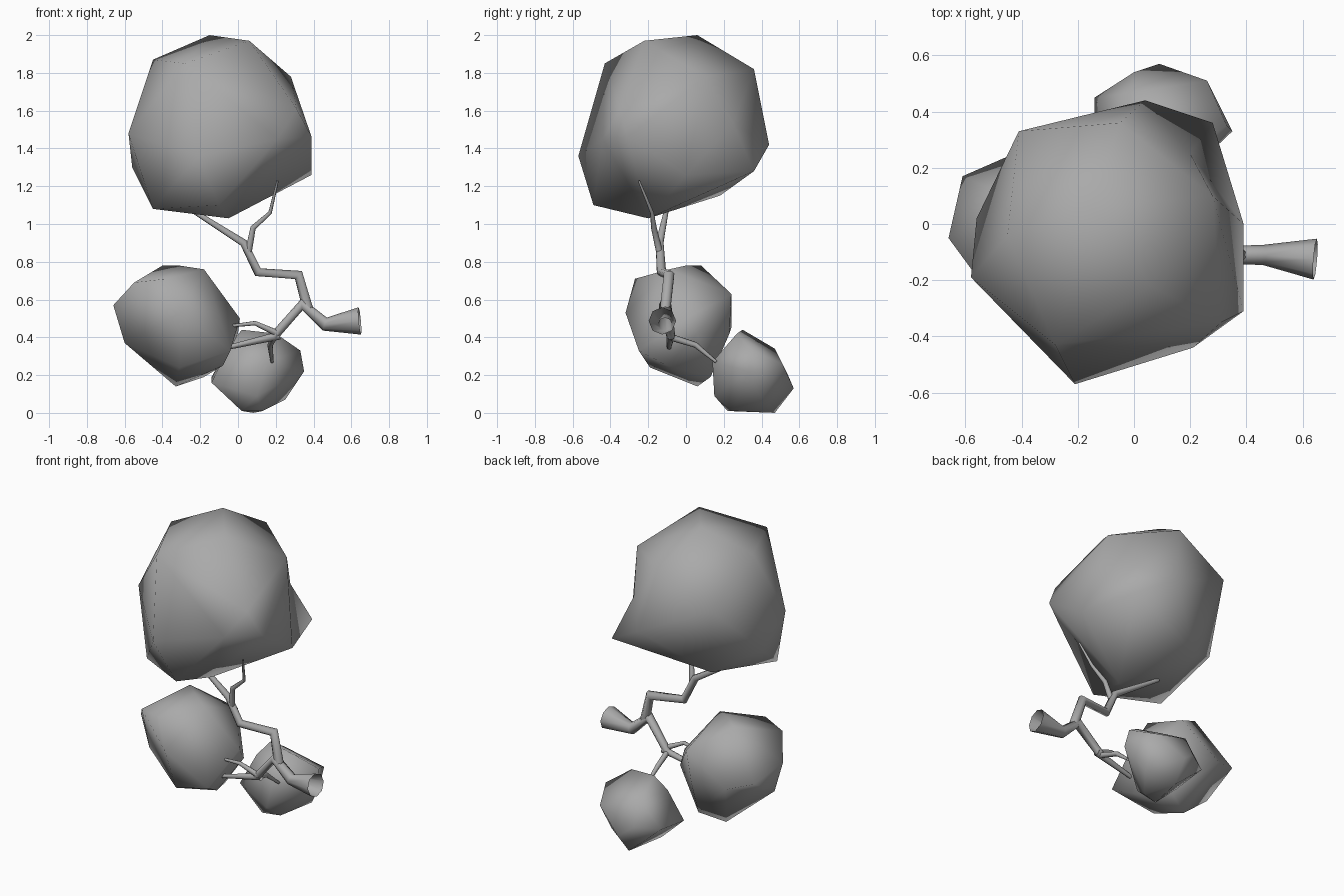
import bpy
import bmesh
from mathutils import Vector

cube = bpy.data.objects.get("Cube")
if cube:
    bpy.data.objects.remove(cube, do_unlink=True)

# One plain grey for the whole tree
grey = bpy.data.materials.new("plain grey")
grey.use_nodes = True
colour = (0.4, 0.4, 0.4, 1)
grey.diffuse_color = colour
grey.node_tree.nodes["Principled BSDF"].inputs["Base Color"].default_value = colour


def activate(obj):
    bpy.ops.object.select_all(action="DESELECT")
    obj.select_set(True)
    bpy.context.view_layer.objects.active = obj


def leaf_clump(name, corners):
    """Lumpy foliage mass: a triangulated ball pulled out to its corner points."""
    corners = [Vector(c) for c in corners]
    centre = sum(corners, Vector()) / len(corners)
    mesh = bpy.data.meshes.new(name)
    bm = bmesh.new()
    verts = [bm.verts.new((c - centre).normalized()) for c in corners]
    bmesh.ops.convex_hull(bm, input=verts)
    for vert, corner in zip(verts, corners):
        vert.co = corner
    bmesh.ops.recalc_face_normals(bm, faces=bm.faces)
    bm.to_mesh(mesh)
    bm.free()
    mesh.materials.append(grey)
    obj = bpy.data.objects.new(name, mesh)
    bpy.context.collection.objects.link(obj)
    activate(obj)
    bpy.ops.object.shade_smooth()


def branch(name, path):
    """Tapered open tube through points given as x, y, z, radius."""
    curve = bpy.data.curves.new(name, "CURVE")
    curve.dimensions = "3D"
    curve.bevel_depth = 1
    curve.bevel_resolution = 2
    spline = curve.splines.new("POLY")
    spline.points.add(len(path) - 1)
    for point, (x, y, z, radius) in zip(spline.points, path):
        point.co = (x, y, z, 1)
        point.radius = radius
    curve.materials.append(grey)
    obj = bpy.data.objects.new(name, curve)
    bpy.context.collection.objects.link(obj)
    activate(obj)
    bpy.ops.object.convert(target="MESH")
    bpy.ops.object.shade_smooth()


# Foliage
leaf_clump("crown_foliage", [
    (-.15, .06, 2), (.06, -.22, 1.97), (-.45, -.04, 1.87), (-.28, -.43, 1.85),
    (-.05, .36, 1.82), (.28, .1, 1.78), (.31, -.35, 1.61), (.21, -.44, 1.45),
    (-.58, -.19, 1.48), (.39, -.31, 1.46), (.04, .44, 1.42), (-.21, -.57, 1.36),
    (-.56, .02, 1.3), (.28, .36, 1.28), (.39, 0, 1.26), (-.41, .33, 1.63),
    (-.31, .18, 1.15), (-.1, -.49, 1.1), (-.45, -.29, 1.08), (-.05, -.2, 1.03),
    (.2, .25, 1.53),
])
leaf_clump("side_foliage", [
    (-.4, .08, .78), (-.31, 0, .78), (-.18, -.09, .76), (-.38, -.27, .71),
    (-.55, -.2, .69), (-.17, .24, .63), (-.66, -.05, .57), (-.3, -.32, .53),
    (-.61, .17, .5), (.01, 0, .5), (-.45, .24, .45), (0, .06, .42),
    (-.2, .23, .42), (-.6, -.05, .37), (-.04, -.25, .33), (-.08, -.1, .25),
    (-.31, -.19, .24), (-.18, .13, .19), (-.33, .06, .14),
])
leaf_clump("back_foliage", [
    (.02, .3, .44), (.2, .27, .42), (0, .47, .34), (-.05, .26, .35),
    (.33, .35, .33), (.15, .14, .27), (.26, .51, .26), (.35, .33, .22),
    (0, .54, .2), (-.14, .45, .19), (-.14, .22, .16), (.09, .57, .13),
    (.1, .15, .09), (.25, .4, .07), (.08, .47, 0), (.02, .22, .01), (.13, .25, .01),
])

# Trunk and lower limb
branch("trunk", [
    (.645, -.125, .487, .073), (.46, -.11, .47, .036),
    (.34, -.11, .575, .032), (.19, -.08, .405, .024),
])
# Upper limb and its twigs
branch("upper_limb", [
    (.37, -.11, .55, .03), (.32, -.09, .73, .03), (.105, -.13, .745, .026),
    (.03, -.14, .9, .022), (-.27, -.1, 1.09, .012),
])
branch("upper_twig", [
    (.055, -.14, .85, .018), (.08, -.17, .98, .015),
    (.17, -.18, 1.06, .01), (.21, -.25, 1.23, .006),
])
# Lower twigs reaching the side and back foliage
branch("lower_twig", [(.22, -.08, .41, .022), (-.06, -.09, .345, .012)])
branch("side_twig", [
    (.21, -.09, .42, .018), (.09, -.11, .475, .012), (-.04, -.09, .46, .008),
])
branch("back_twig", [
    (.19, -.08, .4, .018), (.17, .05, .36, .015), (.18, .16, .27, .008),
])
